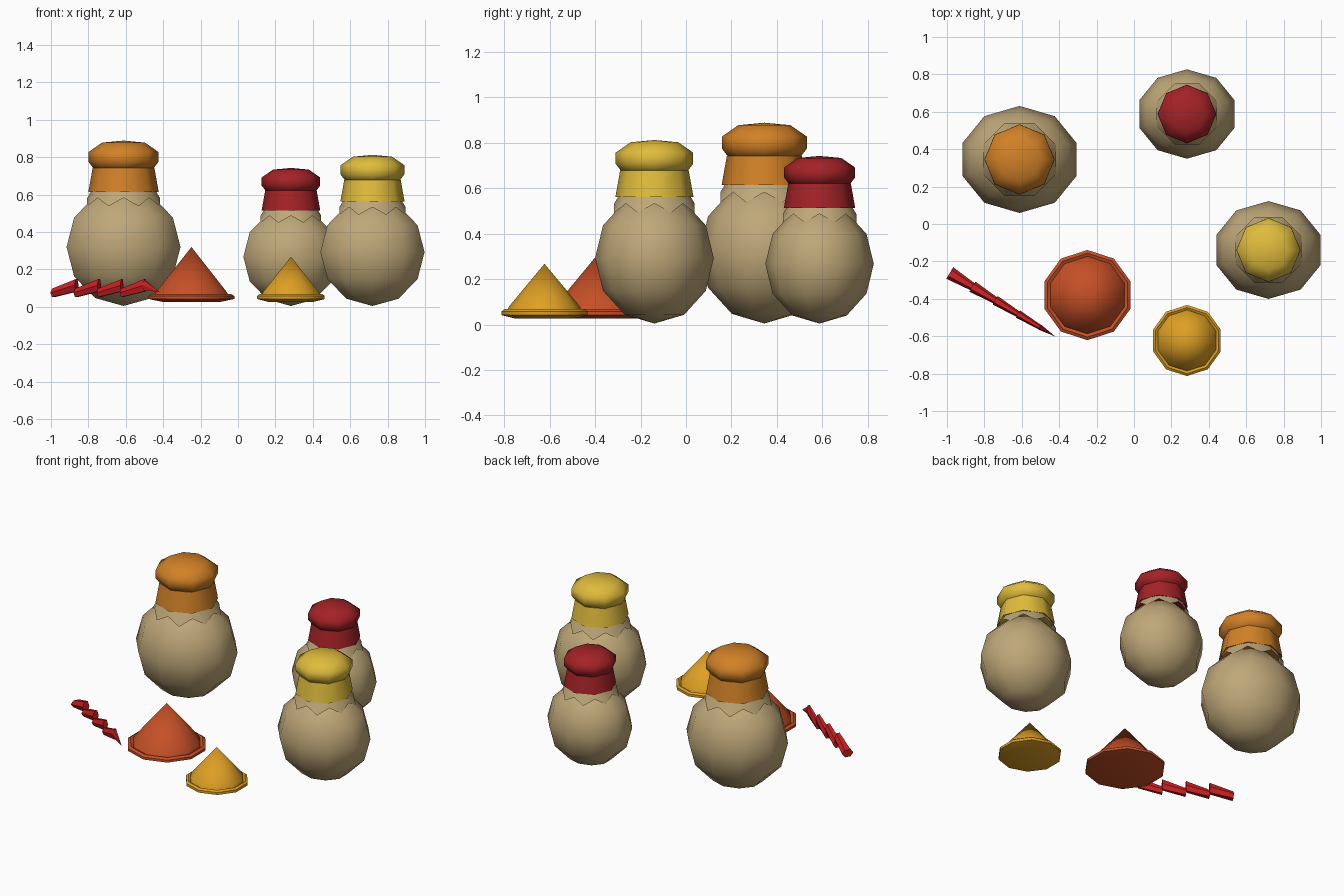
import bpy, bmesh
from math import sin, cos, pi, radians
from mathutils import Vector

cube = bpy.data.objects.get("Cube")
if cube:
    bpy.data.objects.remove(cube)


def material(name, rgb):
    m = bpy.data.materials.new(name)
    m.use_nodes = True
    m.diffuse_color = (*rgb, 1)
    m.node_tree.nodes["Principled BSDF"].inputs["Base Color"].default_value = (*rgb, 1)
    return m


CLAY = material("tan clay", (0.52, 0.39, 0.19))
ORANGE = material("orange cloth", (0.64, 0.22, 0.02))
RED = material("dark red cloth", (0.37, 0.016, 0.02))
YELLOW = material("yellow cloth", (0.74, 0.50, 0.045))
PAPRIKA = material("rust powder", (0.56, 0.08, 0.02))
TURMERIC = material("gold powder", (0.73, 0.35, 0.018))
CHILI = material("bright red chili", (0.58, 0.014, 0.016))


def skin(name, rings, mat, loc=(0, 0, 0), scale=1, smooth=50):
    """Bridge rings of points; a ring of one point closes as a fan."""
    bm = bmesh.new()
    loops = [[bm.verts.new(p) for p in ring] for ring in rings]
    for a, b in zip(loops, loops[1:]):
        n = max(len(a), len(b))
        for i in range(n):
            j = (i + 1) % n
            quad = [a[i % len(a)], a[j % len(a)], b[j % len(b)], b[i % len(b)]]
            bm.faces.new(list(dict.fromkeys(quad)))
    bmesh.ops.recalc_face_normals(bm, faces=bm.faces)
    mesh = bpy.data.meshes.new(name)
    bm.to_mesh(mesh)
    bm.free()
    mesh.materials.append(mat)
    ob = bpy.data.objects.new(name, mesh)
    bpy.context.collection.objects.link(ob)
    ob.location = loc
    ob.scale = (scale,) * 3
    bpy.ops.object.select_all(action="DESELECT")
    ob.select_set(True)
    bpy.context.view_layer.objects.active = ob
    bpy.ops.object.shade_smooth_by_angle(angle=radians(smooth))
    return ob


def lathe(profile, sides, wide=1):
    """Rings with a corner on the front-back axis."""
    return [[(r * wide * cos(pi / 2 + 2 * pi * i / sides),
              r * sin(pi / 2 + 2 * pi * i / sides), z)
             for i in range(sides if r else 1)] for r, z in profile]


def jar(label, x, y, scale, cloth):
    loc = (x, y, 0.003)
    # Round body
    lats = [-pi / 2 + pi * i / 6 for i in range(7)]
    body = [(0.286 * cos(a) if 0 < i < 6 else 0, 0.317 + 0.315 * sin(a))
            for i, a in enumerate(lats)]
    skin(label + "_jar_body", lathe(body, 10, 1.12), CLAY, loc, scale, 80)
    # Neck collar with a toothed lower edge
    collar = lathe([(0.158, 0.64), (0.2, 0.56)], 16)
    collar[1] = [Vector(p) * (1.05 if i % 2 else 0.97) for i, p in enumerate(collar[1])]
    for i, p in enumerate(collar[1]):
        p.z = 0.535 if i % 2 else 0.58
    skin(label + "_jar_collar", collar, CLAY, loc, scale, 60)
    # Cloth skirt and puffed top
    skirt = [(0, 0.64), (0.15, 0.625), (0.188, 0.612), (0.165, 0.74), (0, 0.75)]
    skin(label + "_cloth_skirt", lathe(skirt, 8), cloth, loc, scale)
    puff = [(0, 0.72), (0.155, 0.73), (0.187, 0.772), (0.187, 0.825),
            (0.115, 0.875), (0, 0.886)]
    skin(label + "_cloth_top", lathe(puff, 8), cloth, loc, scale, 60)


jar("orange", -0.612, 0.345, 1, ORANGE)
jar("red", 0.283, 0.588, 0.835, RED)
jar("yellow", 0.719, -0.139, 0.914, YELLOW)


def powder(label, x, y, r, top, mat):
    # Conical heap with a raised rim and a flat narrower base
    profile = [(0, top), (0.83 * r, 0.078), (0.86 * r, 0.06), (0.93 * r, 0.068),
               (r, 0.058), (r, 0.042), (0.66 * r, 0.026), (0, 0.026)]
    skin(label + "_heap", lathe(profile, 10), mat, (x, y, 0))


powder("rust", -0.249, -0.38, 0.241, 0.32, PAPRIKA)
powder("gold", 0.283, -0.623, 0.19, 0.268, TURMERIC)

# Twisted chili: flared segments, each low at the start and high at the end
start, end = Vector((-0.985, -0.262, 0)), Vector((-0.42, -0.602, 0))
along = (end - start).normalized()
side = Vector((-along.y, along.x, 0))


def section(t, z, half_width, half_height):
    centre = start.lerp(end, t) + Vector((0, 0, z))
    return [centre + side * half_width * cos(a) + Vector((0, 0, half_height * sin(a)))
            for a in (2 * pi * i / 6 for i in range(6))]


for k in range(4):
    t0, t1 = 0.215 * k, 0.215 * (k + 1)
    thin = 1 - 0.13 * k
    first = section(t0, 0.075, 0.036 * thin, 0.026)
    last = section(t1, 0.115, 0.022 * thin, 0.038)
    caps = [[sum(s, Vector()) / 6] for s in (first, last)]
    skin("chili_segment_%d" % (k + 1), [caps[0], first, last, caps[1]], CHILI, smooth=30)
tip_base = section(0.85, 0.118, 0.015, 0.034)
skin("chili_tip", [[sum(tip_base, Vector()) / 6], tip_base, [end + Vector((0, 0, 0.08))]],
     CHILI, smooth=30)
